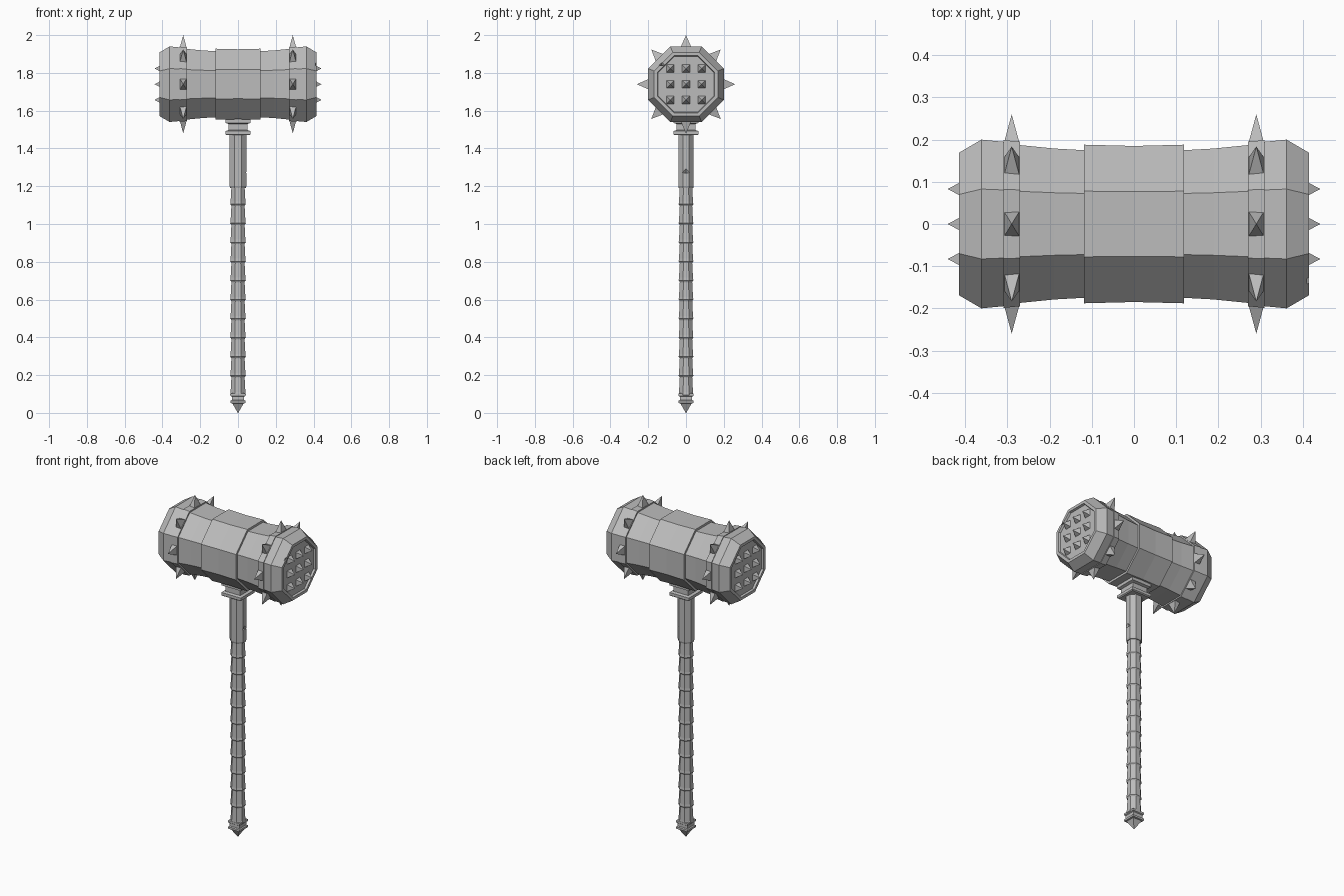
import bpy, bmesh, math
from mathutils import Vector, Matrix

old = bpy.data.objects.get("Cube")
if old:
    bpy.data.objects.remove(old, do_unlink=True)

grey = bpy.data.materials.new("stone_grey")
grey.use_nodes = True
GREY = (0.5, 0.5, 0.5, 1)
grey.diffuse_color = GREY
grey.node_tree.nodes["Principled BSDF"].inputs["Base Color"].default_value = GREY

HEAD_Z = 1.74


def finish(name, bm):
    bmesh.ops.recalc_face_normals(bm, faces=bm.faces)
    mesh = bpy.data.meshes.new(name)
    bm.to_mesh(mesh)
    bm.free()
    mesh.materials.append(grey)
    obj = bpy.data.objects.new(name, mesh)
    bpy.context.collection.objects.link(obj)
    return obj


def loft(name, profile, sides, matrix=Matrix(), scale_x=1.0):
    """Stack of polygon rings along z; profile holds (z, flat radius)."""
    bm = bmesh.new()
    rings = []
    for z, r in profile:
        R = r / math.cos(math.pi / sides)
        ring = []
        for i in range(sides):
            a = (i + 0.5) * math.tau / sides
            ring.append(bm.verts.new((R * math.cos(a) * scale_x, R * math.sin(a), z)))
        rings.append(ring)
    for a, b in zip(rings, rings[1:]):
        for i in range(sides):
            j = (i + 1) % sides
            bm.faces.new((a[i], a[j], b[j], b[i]))
    bm.faces.new(rings[0])
    bm.faces.new(rings[-1])
    bm.transform(matrix)
    return finish(name, bm)


def spike(bm, base, direction, side, half_w, half_d, height):
    """Four-sided spike; side is the axis of half_w."""
    other = direction.cross(side)
    ring = [bm.verts.new(base + side * half_w * s + other * half_d * t)
            for s, t in ((1, 1), (-1, 1), (-1, -1), (1, -1))]
    tip = bm.verts.new(base + direction * height)
    bm.faces.new(ring)
    for i in range(4):
        bm.faces.new((ring[i], ring[(i + 1) % 4], tip))


def chip(target, location, size, turn=0.0):
    """Cut a small wedge-shaped nick out of a part."""
    bm = bmesh.new()
    bmesh.ops.create_cone(bm, cap_ends=True, segments=4, radius1=1, radius2=0, depth=1)
    bm.transform(Matrix.Translation(location) @ Matrix.Rotation(turn, 4, 'X')
                 @ Matrix.Diagonal((*size, 1)))
    cutter = finish("chip_cutter", bm)
    cutter.hide_render = True
    cutter.hide_set(True)
    cutter.display_type = 'WIRE'
    mod = target.modifiers.new("chip", 'BOOLEAN')
    mod.operation = 'DIFFERENCE'
    mod.solver = 'EXACT'
    mod.object = cutter


# Hammer head: flared octagonal barrel with recessed striking faces
half = [(0.403, 0.148), (0.415, 0.152), (0.415, 0.169), (0.362, 0.2), (0.31, 0.195),
        (0.31, 0.199), (0.27, 0.195), (0.27, 0.187), (0.19, 0.179), (0.118, 0.175),
        (0.118, 0.188)]
profile = [(-x, r) for x, r in half] + [(0, 0.185)] + half[::-1]
along_x = Matrix.Translation((0, 0, HEAD_Z)) @ Matrix.Rotation(math.pi / 2, 4, 'Y')
head = loft("hammer_head", profile, 8, along_x)
chip(head, (0.36, 0.084, 1.945), (0.028, 0.025, 0.03), math.pi)
chip(head, (0.415, -0.13, 1.85), (0.015, 0.02, 0.02))

# Spikes around the two bands
X = Vector((1, 0, 0))
bm = bmesh.new()
for x in (-0.29, 0.29):
    for i in range(8):
        a = i * math.pi / 4
        d = Vector((0, math.cos(a), math.sin(a)))
        spike(bm, Vector((x, 0, HEAD_Z)) + d * 0.19, d, X, 0.019, 0.031, 0.07)
finish("band_spikes", bm)

# Grid of studs on both striking faces
bm = bmesh.new()
for s in (-1, 1):
    for row in (-1, 0, 1):
        for col in (-1, 0, 1):
            base = Vector((s * 0.402, col * 0.083, HEAD_Z + row * 0.083))
            spike(bm, base, X * s, Vector((0, 1, 0)), 0.021, 0.021, 0.04)
finish("face_studs", bm)

# Square collar joining head and shaft
loft("collar", [(1.47, 0.06), (1.475, 0.066), (1.492, 0.066), (1.497, 0.05), (1.53, 0.05),
                (1.535, 0.066), (1.57, 0.066)], 4)

# Upper shaft
shaft = loft("upper_shaft", [(1.19, 0.038), (1.2, 0.041), (1.48, 0.041)], 8, scale_x=1.08)
chip(shaft, (0.048, 0, 1.285), (0.016, 0.032, 0.03))

# Wrapped grip: stepped segments, each flaring toward its lower edge
count, top, bottom = 11, 1.2, 0.09
step = (top - bottom) / count
grip = []
for i in range(count):
    z = bottom + i * step
    grip += [(z, 0.034), (z + 0.006, 0.039), (z + 0.02, 0.037), (z + step - 0.004, 0.033)]
loft("wrapped_grip", grip, 8, scale_x=1.06)

# Square pommel with a pointed end
loft("pommel", [(0, 0.001), (0.05, 0.03), (0.052, 0.039), (0.064, 0.039), (0.068, 0.033),
                (0.086, 0.033), (0.09, 0.039), (0.102, 0.039), (0.104, 0.032)], 4)
